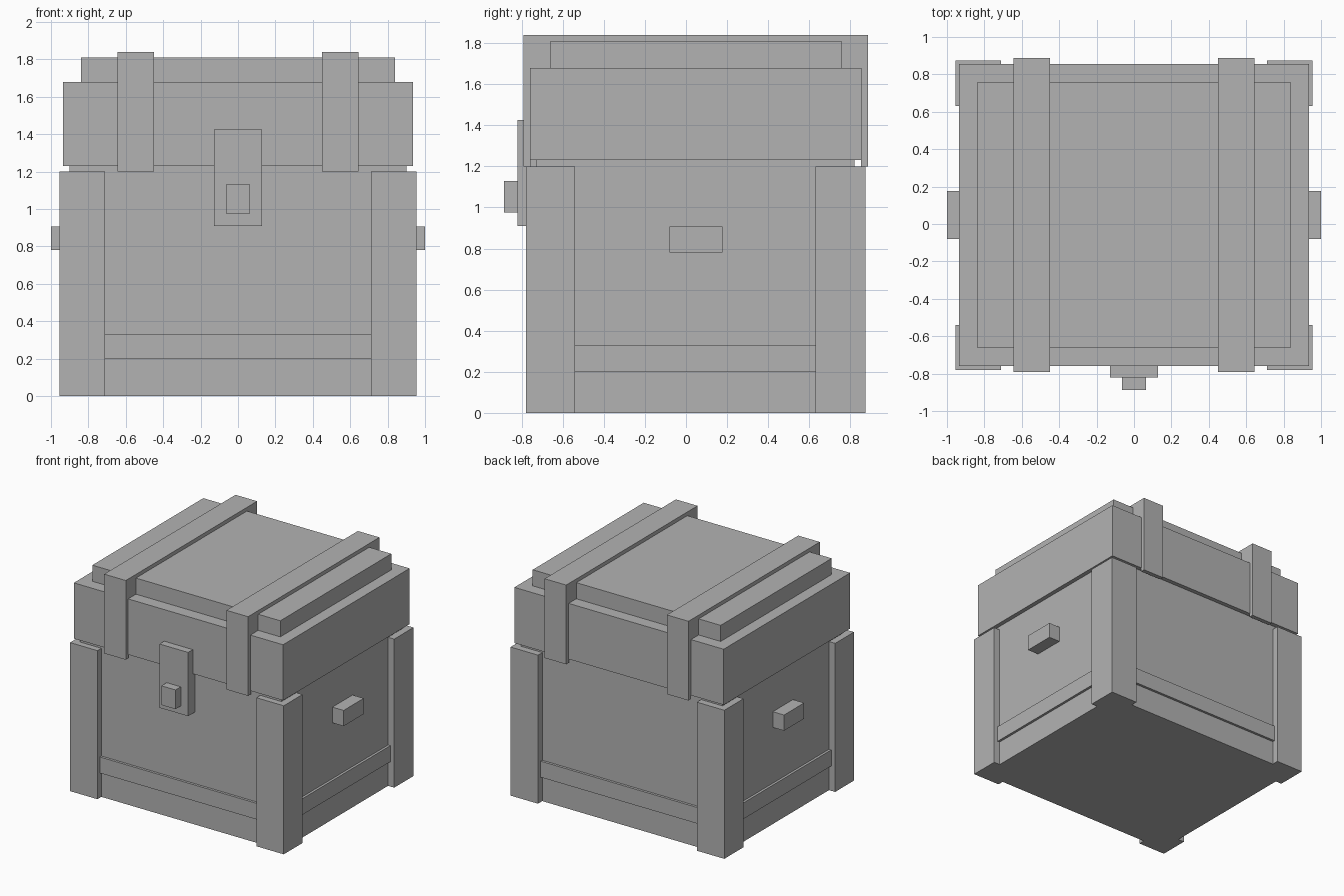
import bpy
import bmesh
from mathutils import Matrix, Vector

default = bpy.data.objects.get("Cube")
if default:
    bpy.data.objects.remove(default, do_unlink=True)

grey = bpy.data.materials.new("plain grey")
grey.use_nodes = True
colour = (0.45, 0.45, 0.45, 1)
grey.diffuse_color = colour
grey.node_tree.nodes["Principled BSDF"].inputs["Base Color"].default_value = colour


def boxes(name, *spans):
    """One object made of boxes, each given as x, y and z ranges."""
    bm = bmesh.new()
    for span in spans:
        lo, hi = (Vector(c) for c in zip(*span))
        fit = Matrix.Translation((lo + hi) / 2) @ Matrix.Diagonal((hi - lo).to_4d())
        fit[3][3] = 1
        bmesh.ops.create_cube(bm, size=1, matrix=fit)
    mesh = bpy.data.meshes.new(name)
    bm.to_mesh(mesh)
    bm.free()
    mesh.materials.append(grey)
    ob = bpy.data.objects.new(name, mesh)
    bpy.context.collection.objects.link(ob)
    return ob


# Chest body and the raised band around its foot
boxes("body", ((-0.9, 0.9), (-0.73, 0.82), (0, 1.23)))
boxes("lower_band", ((-0.92, 0.92), (-0.75, 0.84), (0.2, 0.33)))

# Stepped lid
boxes("lid", ((-0.935, 0.935), (-0.76, 0.855), (1.23, 1.68)))
boxes("lid_top", ((-0.84, 0.84), (-0.66, 0.757), (1.67, 1.81)))

# Latch plate and button
boxes("latch_plate", ((-0.128, 0.128), (-0.82, -0.72), (0.91, 1.425)))
boxes("latch_button", ((-0.063, 0.063), (-0.887, -0.81), (0.975, 1.13)))

# Paired parts: corner posts, lid straps with hanging ends, side handles
for side, s in (("left", 1), ("right", -1)):
    def across(a, b):
        return tuple(sorted((s * a, s * b)))

    post_x, strap_x = across(0.71, 0.955), across(0.45, 0.643)
    boxes(f"front_{side}_post", (post_x, (-0.78, -0.54), (0, 1.2)))
    boxes(f"back_{side}_post", (post_x, (0.63, 0.875), (0, 1.2)))
    boxes(f"{side}_strap", (strap_x, (-0.79, 0.887), (1.24, 1.84)))
    boxes(f"{side}_strap_ends",
          (strap_x, (-0.79, -0.755), (1.2, 1.24)),
          (strap_x, (0.852, 0.887), (1.2, 1.24)))
    boxes(f"{side}_handle", (across(0.89, 1), (-0.08, 0.177), (0.78, 0.907)))
